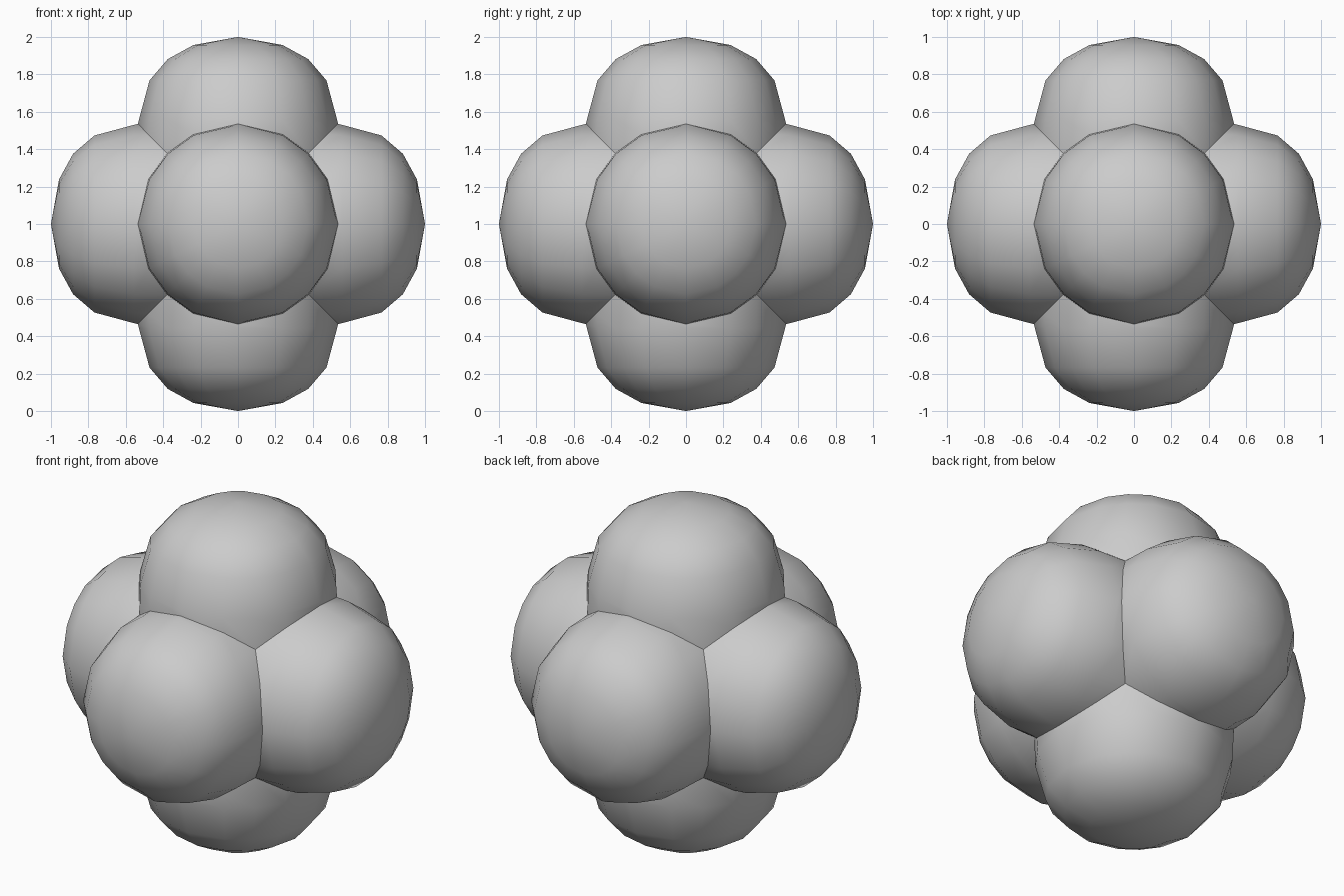
import bpy, bmesh, math
from mathutils import Matrix, Vector

if "Cube" in bpy.data.objects:
    bpy.data.objects.remove(bpy.data.objects["Cube"])

# Dome profile: (distance from lobe axis, height from the body centre)
PROFILE = [(0.238, 0.957), (0.375, 0.882), (0.473, 0.768), (0.53, 0.557)]
RIM = 0.535

# Sixteen directions around each dome, spaced like a rounded 4x4 cube grid
A = math.atan(0.5)
ANGLES = [q * math.pi / 2 + a for q in range(4)
          for a in (0, A, math.pi / 4, math.pi / 2 - A)]


def add_lobe(bm, rot):
    """One bulging dome whose rim lies on the seams with its neighbours."""
    def vert(x, y, z):
        return bm.verts.new(rot @ Vector((x, y, z)))

    rings = [[vert(r * math.cos(a), r * math.sin(a), h) for a in ANGLES]
             for r, h in PROFILE]
    rim = [(RIM * math.cos(a), RIM * math.sin(a)) for a in ANGLES]
    rings.append([vert(x, y, max(abs(x), abs(y))) for x, y in rim])
    tip = vert(0, 0, 1)
    n = len(ANGLES)
    for i in range(n):
        j = (i + 1) % n
        bm.faces.new((tip, rings[0][i], rings[0][j]))
        for inner, outer in zip(rings, rings[1:]):
            bm.faces.new((inner[i], outer[i], outer[j], inner[j]))


# Six domes facing the six axis directions, welded along their rims
bm = bmesh.new()
for k in range(4):
    add_lobe(bm, Matrix.Rotation(k * math.pi / 2, 3, 'X'))
for s in (1, -1):
    add_lobe(bm, Matrix.Rotation(s * math.pi / 2, 3, 'Y'))
bmesh.ops.remove_doubles(bm, verts=bm.verts, dist=0.002)
bmesh.ops.recalc_face_normals(bm, faces=bm.faces)
bmesh.ops.translate(bm, verts=bm.verts, vec=(0, 0, 1))

mesh = bpy.data.meshes.new("six_lobed_ball")
bm.to_mesh(mesh)
bm.free()
ball = bpy.data.objects.new("six_lobed_ball", mesh)
bpy.context.collection.objects.link(ball)

# Smooth domes with crisp seams
bpy.context.view_layer.objects.active = ball
ball.select_set(True)
bpy.ops.object.shade_smooth_by_angle(angle=math.radians(40))
